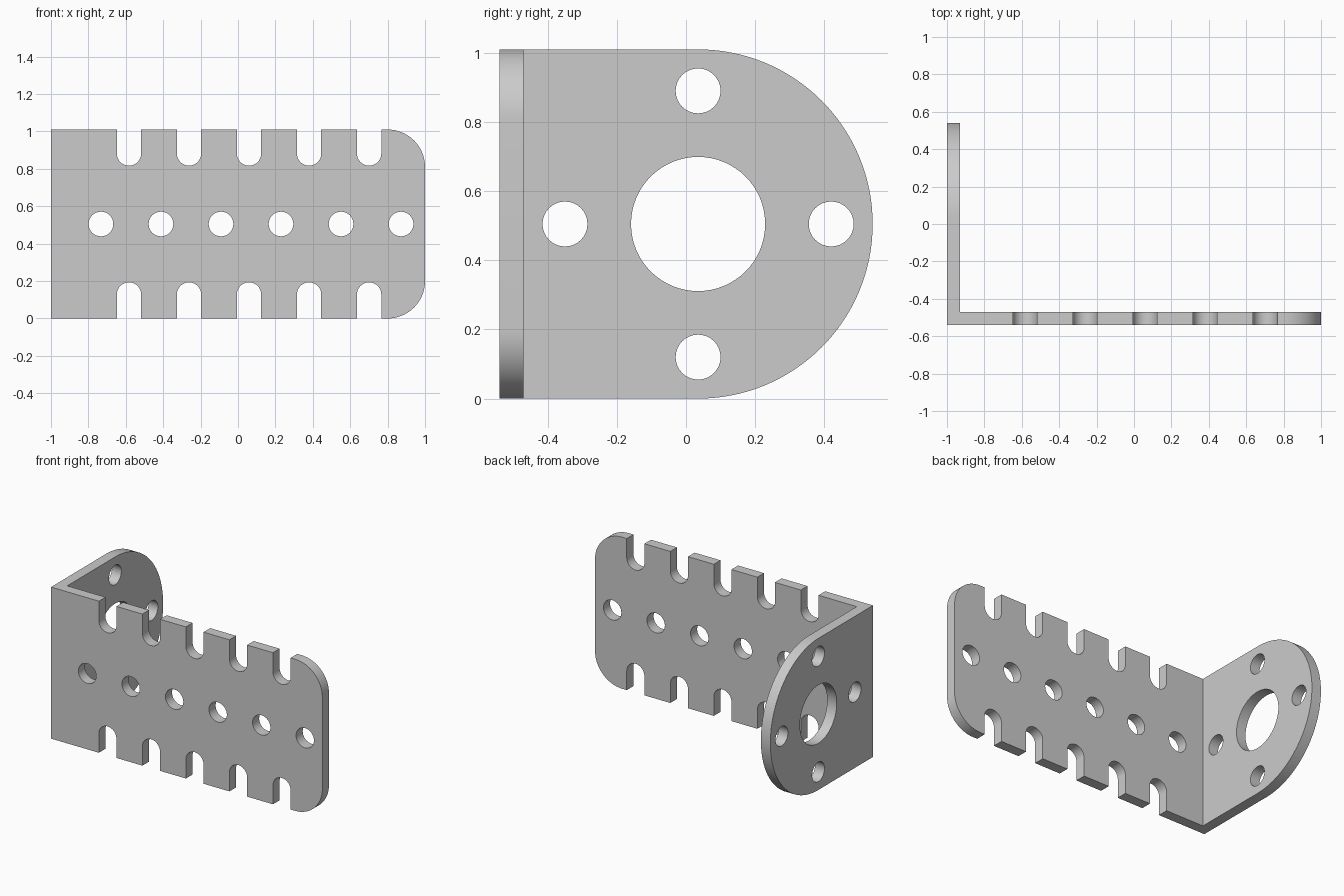
import bpy
import bmesh
from math import sin, cos, pi

H = 1.01          # bracket height
MID = H / 2
T = 0.07          # sheet thickness
Y0 = -0.54        # front face
PITCH = 0.321     # spacing of holes and slots
SLOT_R = 0.065

old = bpy.data.objects.get("Cube")
if old:
    bpy.data.objects.remove(old, do_unlink=True)


def arc(cu, cv, r, start, end, steps):
    angles = [start + (end - start) * i / steps for i in range(steps + 1)]
    return [(cu + r * cos(a), cv + r * sin(a)) for a in angles]


def prism(name, outlines, axis, low, high):
    """Extrude closed 2D outlines along one axis."""
    place = {"x": lambda u, v: (low, u, v),
             "y": lambda u, v: (u, low, v),
             "z": lambda u, v: (u, v, low)}[axis]
    shift = [(high - low) * (axis == a) for a in "xyz"]
    bm = bmesh.new()
    for outline in outlines:
        verts = [bm.verts.new(place(round(u, 5), round(v, 5))) for u, v in outline]
        face = bm.faces.new(verts)
        grown = bmesh.ops.extrude_face_region(bm, geom=[face], use_keep_orig=True)
        moved = [g for g in grown["geom"] if isinstance(g, bmesh.types.BMVert)]
        bmesh.ops.translate(bm, vec=shift, verts=moved)
    bmesh.ops.recalc_face_normals(bm, faces=bm.faces)
    mesh = bpy.data.meshes.new(name)
    bm.to_mesh(mesh)
    bm.free()
    obj = bpy.data.objects.new(name, mesh)
    bpy.context.collection.objects.link(obj)
    return obj


def combine(target, tool, operation):
    """Apply a boolean and discard the tool."""
    tool.hide_render = True
    mod = target.modifiers.new(operation.title(), "BOOLEAN")
    mod.operation, mod.solver, mod.object = operation, "EXACT", tool
    bpy.context.view_layer.objects.active = target
    bpy.ops.object.modifier_apply(modifier=mod.name)
    bpy.data.objects.remove(tool, do_unlink=True)


# Bent sheet: L section, oversized where the outlines trim it
bracket = prism("angle_bracket", [[
    (-1, Y0), (1.1, Y0), (1.1, Y0 + T), (T - 1, Y0 + T), (T - 1, 0.6), (-1, 0.6)]],
    "z", -0.1, H + 0.1)

# Side flange outline: straight at the bend, semicircular at the end
flange = [(-0.7, 0)] + arc(0.035, MID, MID, -pi / 2, pi / 2, 64) + [(-0.7, H)]
combine(bracket, prism("flange_outline", [flange], "x", -1.2, 1.2), "INTERSECT")

# Front plate outline: rounded free corners and a row of slots on both edges
corner = 0.2
slot_xs = [-0.583 + PITCH * i for i in range(5)]
plate = [(-1.1, 0)]
for x in slot_xs:
    plate += [(x - SLOT_R, 0)] + arc(x, 0.128, SLOT_R, pi, 0, 24) + [(x + SLOT_R, 0)]
plate += arc(1 - corner, corner, corner, -pi / 2, 0, 16)
plate += [(x, H - z) for x, z in reversed(plate)]
combine(bracket, prism("plate_outline", [plate], "y", -0.8, 0.8), "INTERSECT")

# Row of holes through the front plate
row = [arc(-0.733 + PITCH * i, MID, 0.066, 0, 2 * pi, 32)[:-1] for i in range(6)]
combine(bracket, prism("row_holes", row, "y", Y0 - 0.1, Y0 + T + 0.1), "DIFFERENCE")

# Large centre hole and four fixing holes through the flange
holes = [arc(0.035, MID, 0.194, 0, 2 * pi, 64)[:-1]]
for i in range(4):
    a = i * pi / 2
    holes.append(arc(0.035 + 0.385 * cos(a), MID + 0.385 * sin(a),
                     0.065, 0, 2 * pi, 32)[:-1])
combine(bracket, prism("flange_holes", holes, "x", -1.1, T - 0.9), "DIFFERENCE")

# Plain grey metal
grey = bpy.data.materials.new("grey_metal")
grey.use_nodes = True
colour = (0.6, 0.6, 0.6, 1)
grey.diffuse_color = colour
grey.node_tree.nodes["Principled BSDF"].inputs["Base Color"].default_value = colour
bracket.data.materials.clear()
bracket.data.materials.append(grey)
for poly in bracket.data.polygons:
    poly.material_index = 0

bpy.ops.object.select_all(action="DESELECT")
bracket.select_set(True)
bpy.context.view_layer.objects.active = bracket
bpy.ops.object.shade_smooth_by_angle(angle=pi / 6)
